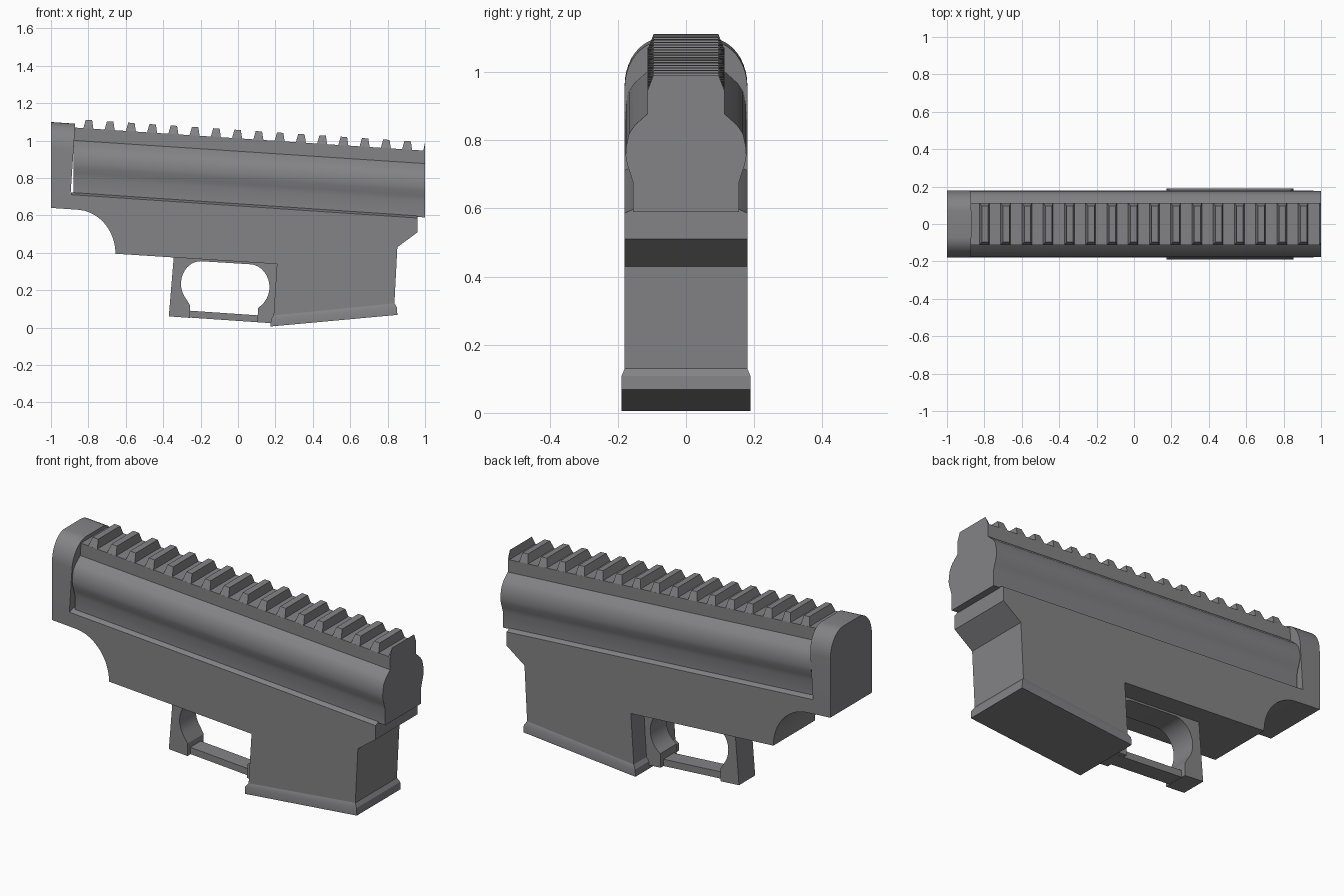
import bpy, bmesh, math

old = bpy.data.objects.get("Cube")
if old:
    bpy.data.objects.remove(old, do_unlink=True)

metal = bpy.data.materials.new("dark grey metal")
metal.use_nodes = True
grey = (0.23, 0.23, 0.24, 1)
metal.diffuse_color = grey
metal.node_tree.nodes["Principled BSDF"].inputs["Base Color"].default_value = grey

SLOPE = -0.066  # the upper half leans down towards +x


def loft(name, rings, smooth=25):
    """Skin a list of equal-length rings and cap both ends."""
    bm = bmesh.new()
    loops = [[bm.verts.new(p) for p in ring] for ring in rings]
    n = len(loops[0])
    for a, b in zip(loops, loops[1:]):
        for i in range(n):
            j = (i + 1) % n
            bm.faces.new((a[i], a[j], b[j], b[i]))
    bm.faces.new(loops[0])
    bm.faces.new(loops[-1])
    bmesh.ops.remove_doubles(bm, verts=bm.verts, dist=1e-5)
    bmesh.ops.recalc_face_normals(bm, faces=bm.faces)
    mesh = bpy.data.meshes.new(name)
    bm.to_mesh(mesh)
    bm.free()
    mesh.materials.append(metal)
    obj = bpy.data.objects.new(name, mesh)
    bpy.context.collection.objects.link(obj)
    bpy.ops.object.select_all(action="DESELECT")
    obj.select_set(True)
    bpy.context.view_layer.objects.active = obj
    bpy.ops.object.shade_smooth_by_angle(angle=math.radians(smooth))
    return obj


def side_plate(name, outline, half):
    """Extrude a side outline (x, z) across the width."""
    return loft(name, [[(x, y, z) for x, z in outline] for y in (-half, half)])


def mirrored(half_profile):
    return half_profile + [(-y, z) for y, z in reversed(half_profile)]


def arc(cx, cz, rx, rz, start, end, steps=12):
    angles = [math.radians(start + (end - start) * i / steps) for i in range(steps + 1)]
    return [(cx + rx * math.cos(a), cz + rz * math.sin(a)) for a in angles]


def sloped(profile, x, square=False):
    """Place a (y, z) section at x on the slope, optionally square to it."""
    ring = []
    for y, z in profile:
        px = x - SLOPE * (z - 1.02) if square else x
        ring.append((px, y, z + SLOPE * px))
    return ring


# Upper housing with rounded sides and a narrow rail base
upper = mirrored([(0.155, 0.655), (0.155, 0.74), (0.164, 0.77), (0.173, 0.797),
                  (0.177, 0.82), (0.175, 0.85), (0.167, 0.885), (0.15, 0.91),
                  (0.113, 0.943), (0.113, 1.012)])
loft("upper_housing", [sloped(upper, -0.88), sloped(upper, 1.0)])

# Arched block at the rear
arch = mirrored([(0.18, 0.574), (0.18, 0.895)] + arc(0.07, 0.895, 0.11, 0.138, 8, 90, 9))
loft("rear_block", [sloped(arch, -1.0), sloped(arch, -0.871, True)], 30)

# Rail teeth, the last one cut off by the front end
for i in range(17):
    cx = -0.8 + i * 0.1136
    rings = []
    for y, wide, h in ((0.113, 0.027, 0), (0.095, 0.017, 0.046)):
        pts = [(cx - wide, -y), (cx + wide, -y), (cx + wide, y), (cx - wide, y)]
        rings.append([(min(px + h * 0.066, 1.0), py, 1.011 + h + SLOPE * min(px, 1.0))
                      for px, py in pts])
    loft("rail_tooth", rings)

# Lower housing, with a curved rear cut and the magazine well
ledge = [(0.96, 0.586), (-0.893, 0.711)]
side_plate("lower_housing",
           ledge + [(-0.98, 0.711), (-0.98, 0.639), (-0.88, 0.632)]
           + arc(-0.87, 0.395, 0.215, 0.236, 84, 0)
           + [(0.208, 0.34), (0.19, 0.06), (0.836, 0.125), (0.852, 0.43), (0.96, 0.51)], 0.18)

# Bevelled ledge along the top of the lower housing
loft("lower_ledge", [[(x, s * y, z + d) for s, x, z in
                      ((1, *ledge[0]), (1, *ledge[1]), (-1, *ledge[1]), (-1, *ledge[0]))]
                     for y, d in ((0.18, 0), (0.154, 0.012))])

# Flared lip round the mouth of the magazine well
lip = []
for y, x0, z0, x1, z1 in ((0.18, 0.19, 0.065, 0.836, 0.13),
                          (0.189, 0.176, 0.045, 0.85, 0.108),
                          (0.189, 0.174, 0.006, 0.852, 0.068)):
    lip.append([(x0, -y, z0), (x1, -y, z1), (x1, y, z1), (x0, y, z0)])
loft("magazine_well_lip", lip)

# Trigger guard: an arched frame and a thin bar below
hole = (arc(-0.2, 0.235, 0.105, 0.12, 222, 90) + arc(0.06, 0.217, 0.108, 0.122, 90, -55))
side_plate("trigger_guard",
           [(-0.343, 0.385), (-0.37, 0.06), (-0.257, 0.052), (-0.257, 0.12)] + hole
           + [(0.107, 0.105), (0.104, 0.029), (0.2, 0.022), (0.22, 0.35)], 0.07)
side_plate("trigger_guard_bar",
           [(-0.28, 0.092), (-0.28, 0.055), (0.13, 0.027), (0.13, 0.064)], 0.045)
